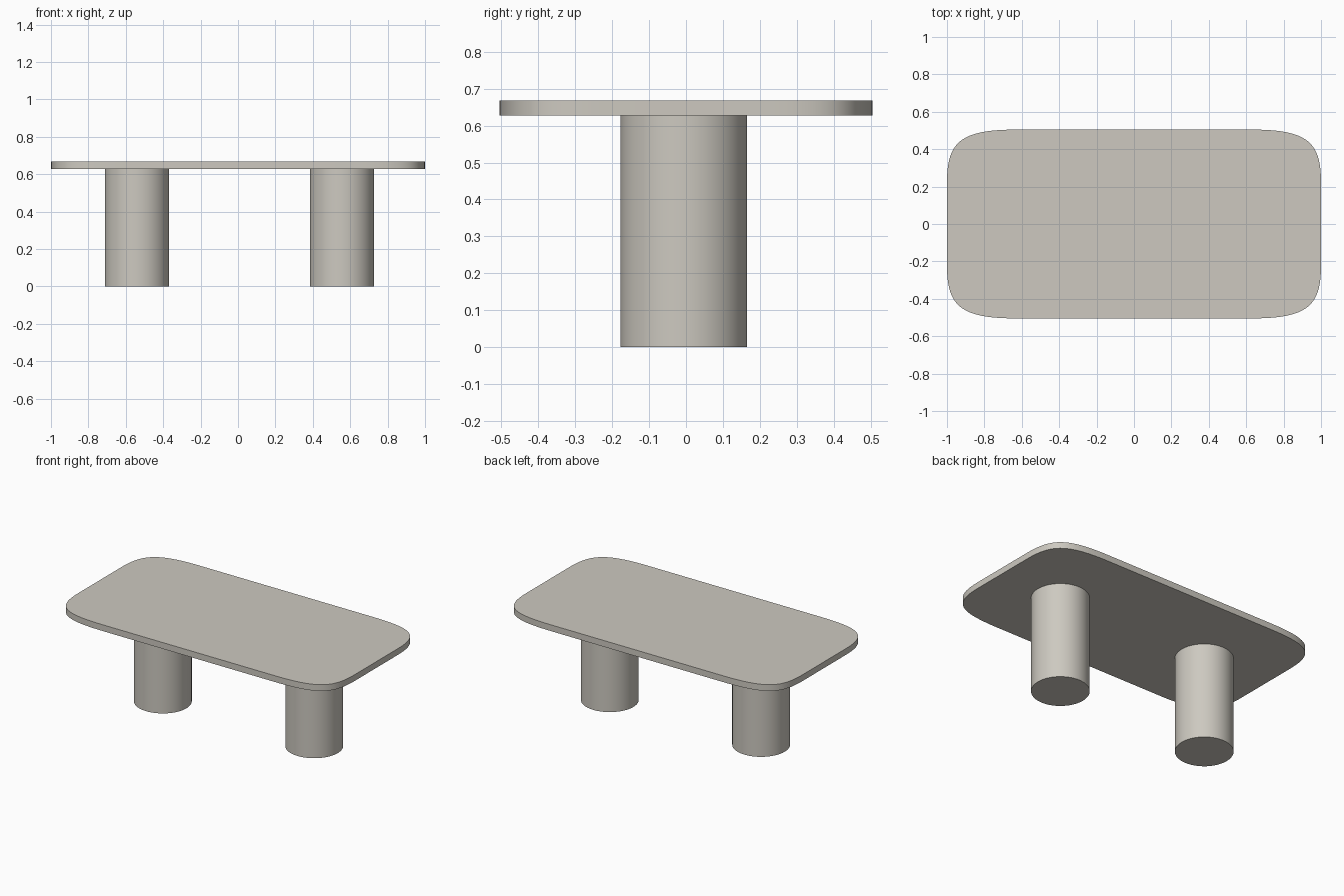
import bpy, bmesh, math
from mathutils import Vector
from mathutils.geometry import interpolate_bezier

if "Cube" in bpy.data.objects:
    bpy.data.objects.remove(bpy.data.objects["Cube"])

stone = bpy.data.materials.new("warm_grey_stone")
stone.diffuse_color = (0.61, 0.584, 0.527, 1)
stone.use_nodes = True
stone.node_tree.nodes["Principled BSDF"].inputs["Base Color"].default_value = stone.diffuse_color

TOP_Z, UNDER_Z = 0.668, 0.627


def extruded(name, outline, z0, z1):
    """Closed slab from a counter-clockwise xy outline."""
    bm = bmesh.new()
    base = bm.faces.new([bm.verts.new((x, y, z0)) for x, y in outline])
    ext = bmesh.ops.extrude_face_region(bm, geom=[base], use_keep_orig=True)
    verts = [g for g in ext["geom"] if isinstance(g, bmesh.types.BMVert)]
    bmesh.ops.translate(bm, verts=verts, vec=(0, 0, z1 - z0))
    bmesh.ops.recalc_face_normals(bm, faces=bm.faces[:])
    mesh = bpy.data.meshes.new(name)
    bm.to_mesh(mesh)
    bm.free()
    obj = bpy.data.objects.new(name, mesh)
    bpy.context.collection.objects.link(obj)
    mesh.materials.append(stone)
    bpy.ops.object.select_all(action="DESELECT")
    obj.select_set(True)
    bpy.context.view_layer.objects.active = obj
    bpy.ops.object.shade_smooth_by_angle(angle=math.radians(35))
    return obj


# Tabletop: one soft corner curve mirrored to all four corners
corner = [(p.x, p.y) for p in interpolate_bezier(
    Vector((1.0, 0.22, 0)), Vector((1.0, 0.44, 0)),
    Vector((0.93, 0.505, 0)), Vector((0.62, 0.505, 0)), 24)]
half = corner + [(-x, y) for x, y in reversed(corner)]
extruded("tabletop", half + [(-x, -y) for x, y in half], UNDER_Z, TOP_Z)

# Two cylindrical pedestal legs
for name, cx in (("left_leg", -0.54), ("right_leg", 0.556)):
    ring = [(cx + 0.1715 * math.cos(a), -0.006 + 0.1715 * math.sin(a))
            for a in (math.tau * i / 64 for i in range(64))]
    extruded(name, ring, 0, UNDER_Z)
